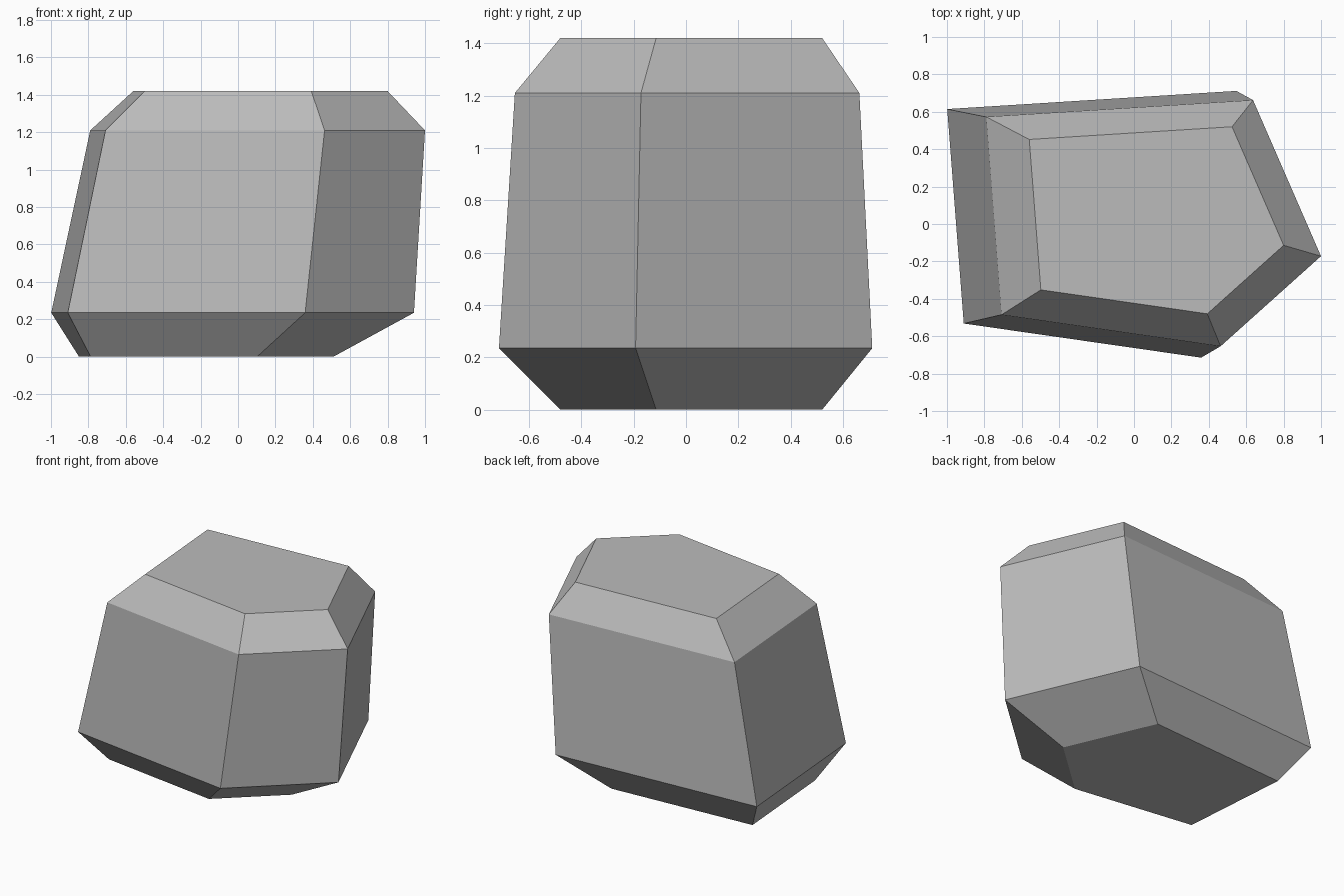
import bpy, bmesh

cube = bpy.data.objects.get("Cube")
if cube:
    bpy.data.objects.remove(cube, do_unlink=True)

# Stone colour
stone = bpy.data.materials.new("stone_grey")
stone.use_nodes = True
colour = (0.5, 0.5, 0.5, 1)
stone.diffuse_color = colour
bsdf = next(n for n in stone.node_tree.nodes if n.type == "BSDF_PRINCIPLED")
bsdf.inputs["Base Color"].default_value = colour
bsdf.inputs["Roughness"].default_value = 0.9

# Irregular five-sided outline, anticlockwise from above
outline = [(-0.56, 0.452), (-0.498, -0.352), (0.392, -0.48), (0.80, -0.114), (0.524, 0.52)]
# Layers of the rock: height, scale, x shift, y shift
layers = [(0, 1, -0.29, 0), (0.235, 1.426, -0.2, -0.03),
          (1.21, 1.316, -0.053, -0.022), (1.42, 1, 0, 0)]

# Loft the outline through the layers
bm = bmesh.new()
rings = [[bm.verts.new((x * s + dx, y * s + dy, z)) for x, y in outline]
         for z, s, dx, dy in layers]
for low, high in zip(rings, rings[1:]):
    for i in range(len(outline)):
        j = (i + 1) % len(outline)
        bm.faces.new((low[i], low[j], high[j], high[i]))
bm.faces.new(rings[0][::-1])
bm.faces.new(rings[-1])
bmesh.ops.recalc_face_normals(bm, faces=bm.faces)

mesh = bpy.data.meshes.new("rock")
bm.to_mesh(mesh)
bm.free()
mesh.materials.append(stone)
rock = bpy.data.objects.new("rock", mesh)
bpy.context.collection.objects.link(rock)
